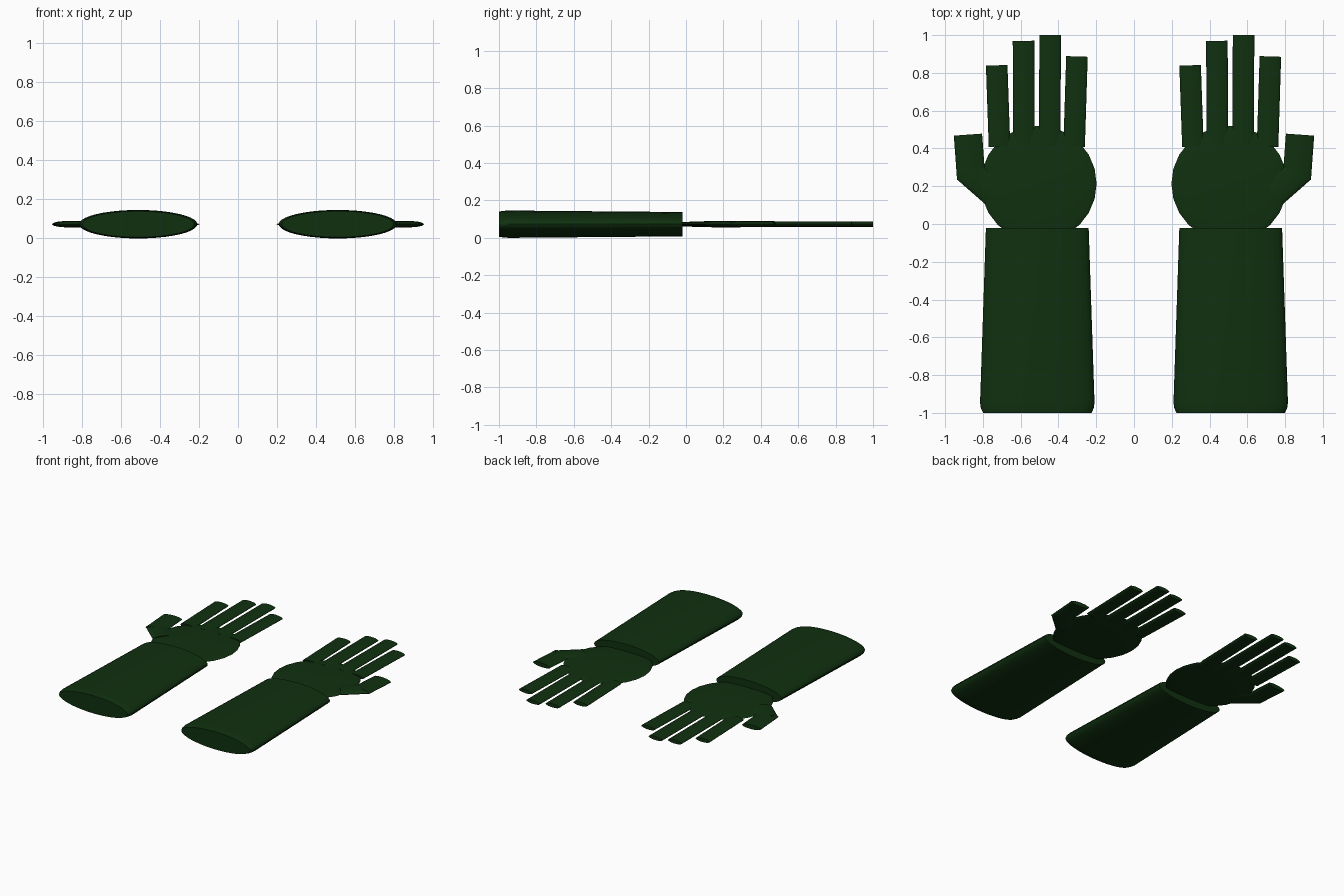
import bpy, bmesh, math
from mathutils import Vector

if "Cube" in bpy.data.objects:
    bpy.data.objects.remove(bpy.data.objects["Cube"])

Z = 0.073      # height of the flat centre plane
CX = 0.512     # distance of each glove from the middle

green = bpy.data.materials.new("dark green")
green.diffuse_color = (0.005, 0.03, 0.005, 1)
green.use_nodes = True
green.node_tree.nodes["Principled BSDF"].inputs["Base Color"].default_value = green.diffuse_color


def finish(name, bm):
    bmesh.ops.recalc_face_normals(bm, faces=bm.faces)
    me = bpy.data.meshes.new(name)
    bm.to_mesh(me)
    bm.free()
    me.materials.append(green)
    ob = bpy.data.objects.new(name, me)
    bpy.context.collection.objects.link(ob)
    bpy.context.view_layer.objects.active = ob
    ob.select_set(True)
    bpy.ops.object.shade_smooth_by_angle(angle=math.radians(35))
    ob.select_set(False)
    return ob


def loft(name, sections, segs):
    """Capped elliptical tube; sections are (centre xy, direction, half width, half height)."""
    bm = bmesh.new()
    rings = []
    for (x, y), d, w, h in sections:
        side = Vector((d[1], -d[0])).normalized()
        ring = []
        for i in range(segs):
            a = 2 * math.pi * i / segs
            p = Vector((x, y)) + side * w * math.cos(a)
            ring.append(bm.verts.new((p.x, p.y, Z + h * math.sin(a))))
        rings.append(ring)
    for a, b in zip(rings, rings[1:]):
        for i in range(segs):
            j = (i + 1) % segs
            bm.faces.new((a[i], a[j], b[j], b[i]))
    bm.faces.new(rings[0])
    bm.faces.new(rings[-1])
    return finish(name, bm)


def tube(name, a, b, w, h):
    d = (b[0] - a[0], b[1] - a[1])
    return loft(name, [(a, d, w, h), (b, d, w, h)], 20)


for label, s in (("left", -1), ("right", 1)):
    cx = s * CX
    # long tapered cuff with a rounded opening edge
    up = (0, 1)
    loft(label + "_cuff", [((cx, -1.0), up, 0.287, 0.067),
                           ((cx, -0.975), up, 0.299, 0.0715),
                           ((cx, -0.945), up, 0.303, 0.073),
                           ((cx, -0.02), up, 0.272, 0.065)], 40)

    # flat round palm
    bm = bmesh.new()
    bmesh.ops.create_uvsphere(bm, u_segments=24, v_segments=16, radius=1)
    for v in bm.verts:
        v.co = Vector((cx - s * 0.007 + v.co.x * 0.307, 0.213 + v.co.y * 0.307, Z + v.co.z * 0.017))
    finish(label + "_palm", bm)

    # four fingers, outer ones fanned slightly
    for n, (off, tip, lean) in enumerate(((-0.215, 0.84, -0.015), (-0.073, 0.97, -0.002),
                                          (0.068, 1.0, 0.002), (0.21, 0.887, 0.015))):
        tube(f"{label}_finger_{n + 1}", (cx + off - lean, 0.41), (cx + off, tip), 0.057, 0.014)

    # thumb base and thumb, on the outer side
    tube(label + "_thumb_base", (s * 0.74, 0.16), (s * 0.887, 0.289), 0.073, 0.016)
    tube(label + "_thumb", (s * 0.862, 0.238), (s * 0.879, 0.473), 0.075, 0.016)
